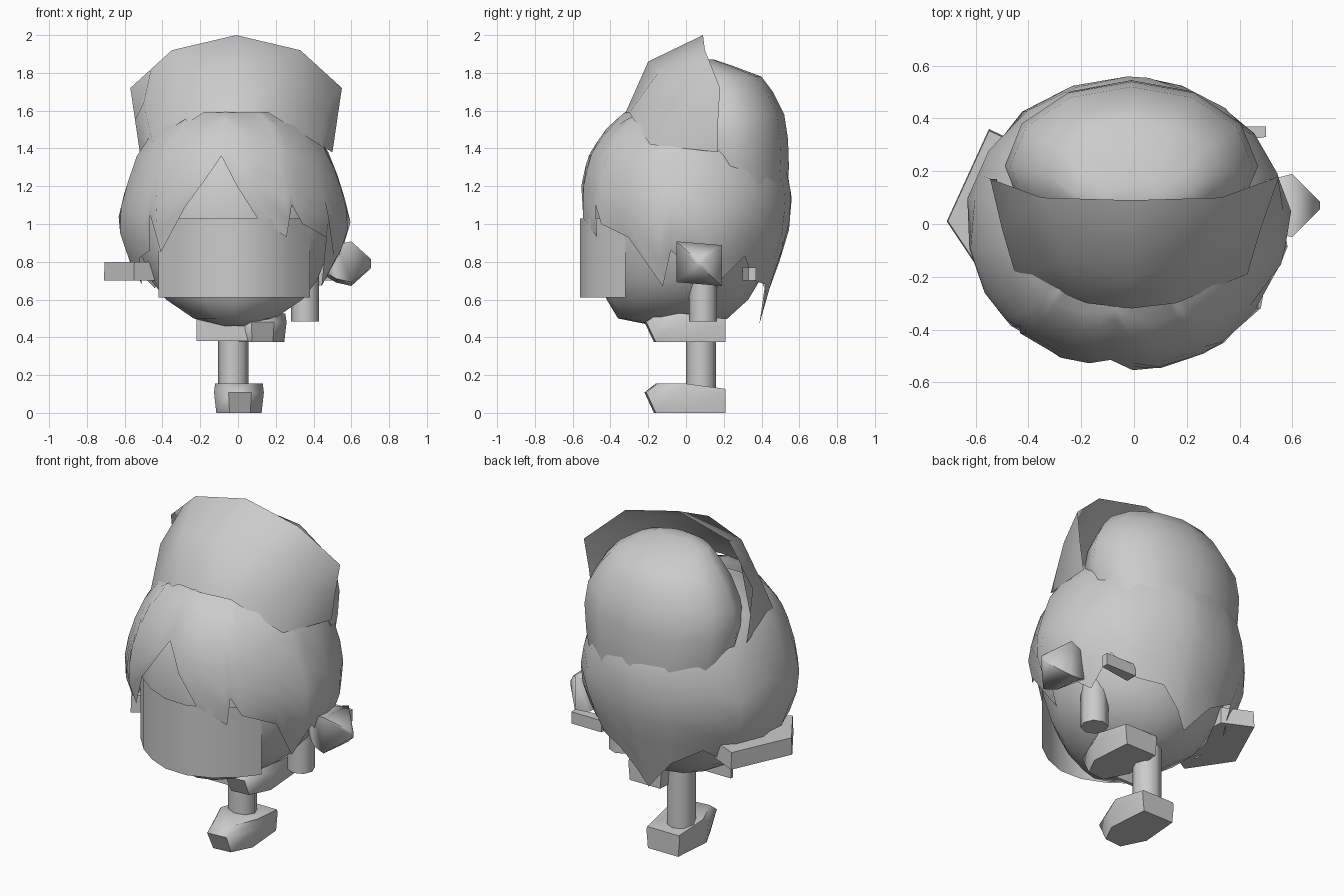
import bpy, math
from mathutils import Vector

if "Cube" in bpy.data.objects:
    bpy.data.objects.remove(bpy.data.objects["Cube"])


def make(name, verts, faces, angle=60):
    me = bpy.data.meshes.new(name)
    me.from_pydata([Vector(v) for v in verts], [], faces)
    me.update()
    ob = bpy.data.objects.new(name, me)
    bpy.context.collection.objects.link(ob)
    bpy.ops.object.select_all(action='DESELECT')
    ob.select_set(True)
    bpy.context.view_layer.objects.active = ob
    bpy.ops.object.mode_set(mode='EDIT')
    bpy.ops.mesh.select_all(action='SELECT')
    bpy.ops.mesh.normals_make_consistent(inside=False)
    bpy.ops.object.mode_set(mode='OBJECT')
    bpy.ops.object.shade_smooth_by_angle(angle=math.radians(angle))
    return ob


def grid(name, rows, closed=False, caps=False, angle=60):
    """Skin equal-length rows of points with quads."""
    n = len(rows[0])
    faces = []
    for r in range(len(rows) - 1):
        for c in range(n if closed else n - 1):
            d = (c + 1) % n
            faces.append((r * n + c, r * n + d, (r + 1) * n + d, (r + 1) * n + c))
    if caps:
        faces += [tuple(range(n)), tuple(range((len(rows) - 1) * n, len(rows) * n))]
    return make(name, [p for row in rows for p in row], faces, angle)


def lerp(table, x):
    for (x0, y0), (x1, y1) in zip(table, table[1:]):
        if x0 <= x <= x1:
            return y0 + (y1 - y0) * (x - x0) / (x1 - x0)
    return table[0][1] if x < table[0][0] else table[-1][1]


def ring(cx, cy, rx, ry, z, n):
    return [(cx + rx * math.sin(2 * math.pi * i / n),
             cy - ry * math.cos(2 * math.pi * i / n), z) for i in range(n)]


def prism(name, plan, z0, z1, scale=1.0, angle=40):
    """Extrude a plan outline, scaling the top about its middle."""
    cx = sum(p[0] for p in plan) / len(plan)
    cy = sum(p[1] for p in plan) / len(plan)
    top = [(cx + (x - cx) * scale, cy + (y - cy) * scale, z1) for x, y in plan]
    return grid(name, [[(x, y, z0) for x, y in plan], top], True, True, angle)


# Head: (z, half width, front y, back y)
head = [(.46, .07, -.16, .05), (.5, .22, -.36, .22), (.6, .37, -.42, .33), (.7, .45, -.46, .39),
        (.85, .51, -.49, .45), (1, .54, -.5, .48), (1.2, .51, -.49, .46), (1.4, .41, -.42, .4), (1.54, .22, -.25, .25)]
grid("head", [ring(-.02, (f + b) / 2, w, (b - f) / 2, z, 14) for z, w, f, b in head], True, True)

# Hair cap with a jagged hem: (angle from front, hem height)
width = [(.48, .64), (.65, .76), (.8, .89), (1, 1), (1.17, .935), (1.36, .83), (1.5, .68), (1.6, .5), (1.63, .27)]
depth = [(.48, .7), (.65, .79), (.8, .89), (1, 1), (1.17, 1.01), (1.28, .97), (1.36, .935), (1.5, .77), (1.6, .57), (1.63, .3)]
hem = [(-180, .47), (-160, .66), (-140, .77), (-120, .66), (-100, .8), (-80, .68), (-62, .82),
       (-50, .86), (-46, 1.05), (-42, .85), (-25, 1.09), (-15, 1.24), (-7, 1.36), (2, 1.2), (12, 1.03), (28, .93),
       (31, 1.1), (36, 1), (55, .93), (74, .67), (81, .86), (95, .76), (110, .67), (128, .83),
       (142, .7), (160, .68), (172, .57)]
rows = []
for i in range(8):
    row = []
    for a, h in hem:
        z = 1.63 + (h - 1.63) * i / 7
        t = math.radians(a)
        row.append((-.025 + .625 * lerp(width, z) * math.sin(t), -.555 * lerp(depth, z) * math.cos(t), z))
    rows.append(row)
grid("hair", rows, True)

# Curved face panel
plan = [(-.42, -.32), (-.33, -.42), (-.22, -.5), (-.09, -.555), (.05, -.56), (.18, -.51), (.29, -.43), (.38, -.32)]
grid("face_panel", [[(x, y, z) for x, y in plan] for z in (.61, 1.03)])

# Hat: flared front panel, mirrored half
half = [[(0, -.32, 1.59), (.17, -.3, 1.59), (.44, -.19, 1.42), (.51, .17, 1.38)],
        [(0, -.2, 1.86), (.26, -.14, 1.81), (.49, -.02, 1.64), (.535, .17, 1.55)],
        [(0, .09, 2), (.34, .1, 1.92), (.45, .14, 1.82), (.56, .18, 1.72)]]
grid("hat_front", [[(-x - .01, y, z) for x, y, z in r[:0:-1]] + [(x - .01, y, z) for x, y, z in r] for r in half])

# Hat dome behind: (z, half width, front y, back y)
dome = [(1.1, .42, -.05, .53), (1.3, .46, -.08, .545), (1.45, .48, -.1, .54), (1.58, .46, -.08, .52),
        (1.7, .39, -.06, .46), (1.78, .32, -.03, .4), (1.84, .22, 0, .24), (1.87, .1, .05, .15)]
grid("hat_dome", [[(x, (f + b) / 2 + (y - (f + b) / 2), z) for x, y, _ in
                   ring(-.01, (f + b) / 2, w, (b - f) / 2, z, 12)] for z, w, f, b in dome], True, True)


# Shoes
def shoe(name, cx, z, h):
    outline = [(-.05, -.2), (.06, -.19), (.12, -.04), (.1, .21), (-.1, .21), (-.12, -.03)]
    low = [(cx + x, y + (.03 if y < -.1 else 0), z) for x, y in outline]
    mid = [(cx + x * 1.1, y - (.02 if y < -.1 else 0), z + h * .7) for x, y in outline]
    top = [(cx + x * 1.05, y - (0 if y > 0 else -.04), z + h * (1 if y < .1 else .82)) for x, y in outline]
    grid(name, [low, mid, top], True, True, 60)


shoe("standing_shoe", .005, 0, .155)
shoe("raised_shoe", .125, .375, .15)


# Legs
def tube(name, cx, cy, r, z0, z1):
    grid(name, [ring(cx, cy, r, r, z, 8) for z in (z0, z1)], True, True)


tube("standing_leg", -.025, .08, .08, .1, .6)
tube("raised_leg", .355, .09, .075, .485, .78)
prism("body_panel", [(-.22, -.13), (.1, -.13), (.1, -.11), (-.22, -.11)], .38, .52)

# Arms and hands
prism("left_sleeve", [(-.71, .01), (-.55, .36), (-.38, .28), (-.36, -.12), (-.55, -.23)], .7, .8, .98)
prism("right_sleeve", [(.3, .3), (.5, .33), (.5, .37), (.3, .37)], .7, .77)
hand = [(.46, .06), (.52, .1), (.6, .12), (.705, .015)]
grid("right_hand", [[(x, .07 + sy * r, .79 + sz * r * .9 + (.01 if sy < 0 else -.01))
                     for sy, sz in ((-1, -1), (1, -1), (1, 1), (-1, 1))] for x, r in hand], True, True, 60)
